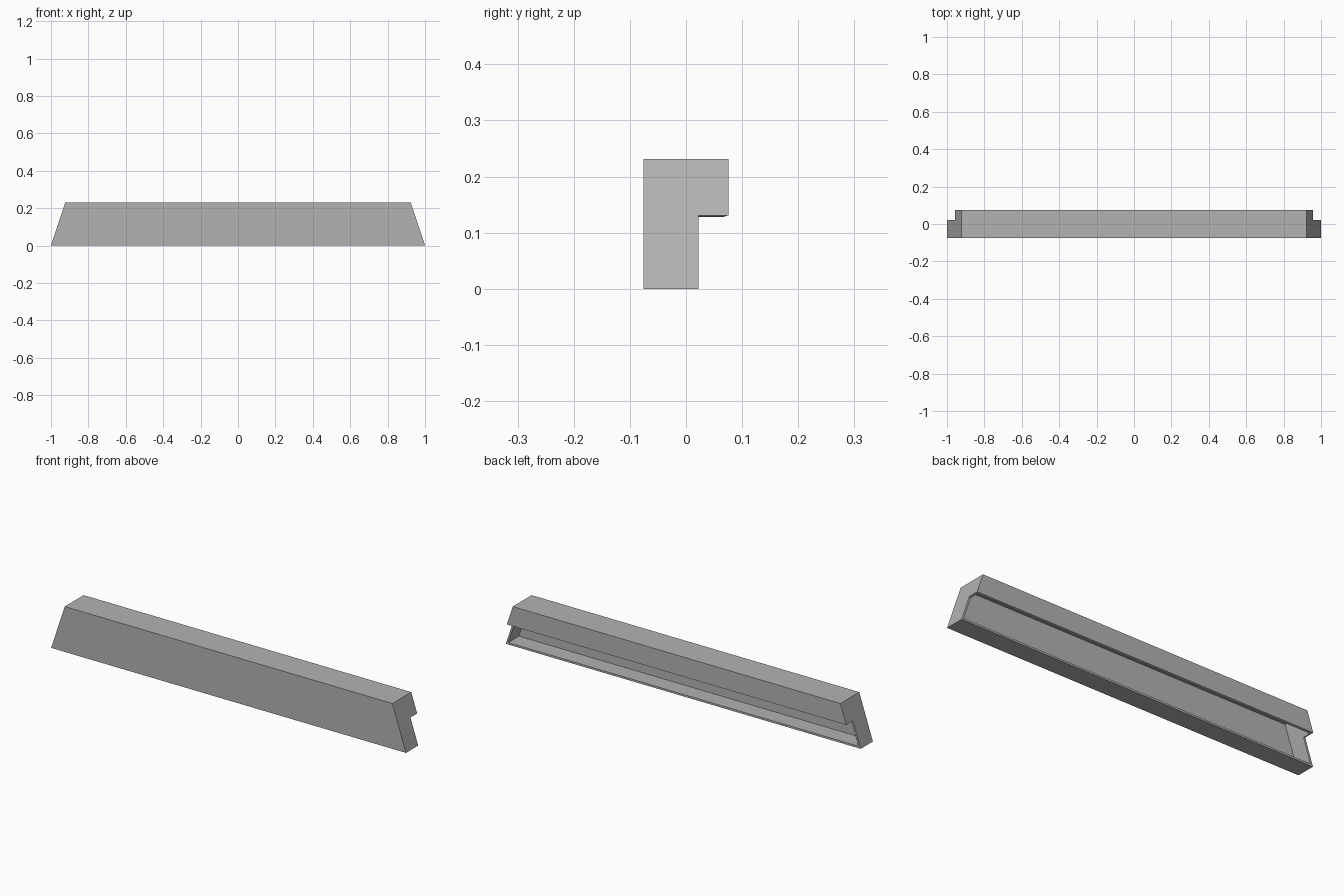
import bpy
import bmesh

cube = bpy.data.objects.get("Cube")
if cube:
    bpy.data.objects.remove(cube, do_unlink=True)

HEIGHT, DEPTH, STEP_Y, STEP_Z = 0.231, 0.076, 0.022, 0.131
TAPER = 0.077   # how far each end leans in over the full height
WALL = 0.01

grey = bpy.data.materials.new("plain grey")
grey.use_nodes = True
colour = (0.45, 0.45, 0.45, 1.0)
grey.diffuse_color = colour
grey.node_tree.nodes["Principled BSDF"].inputs["Base Color"].default_value = colour

# Stepped section (y, z), from the front bottom edge round to the back
section = [(-DEPTH, 0), (-DEPTH, HEIGHT), (DEPTH, HEIGHT),
           (DEPTH, STEP_Z), (STEP_Y, STEP_Z), (STEP_Y, 0)]
OPEN_SIDES = (3, 4)   # underside of the overhang and lower back stay open

bm = bmesh.new()
ends = []
for side in (-1, 1):
    ends.append([bm.verts.new((side * (1 - TAPER * z / HEIGHT), y, z))
                 for y, z in section])
left, right = ends

# Leaning end panels and the long panels between them
bm.faces.new(left)
bm.faces.new(right)
count = len(section)
for i in range(count):
    if i not in OPEN_SIDES:
        j = (i + 1) % count
        bm.faces.new((left[i], left[j], right[j], right[i]))
bmesh.ops.recalc_face_normals(bm, faces=bm.faces)

# The front panel must point forwards
bm.faces.ensure_lookup_table()
bm.normal_update()
front = min(bm.faces, key=lambda f: f.calc_center_median().y)
if front.normal.y > 0:
    bmesh.ops.reverse_faces(bm, faces=bm.faces)

mesh = bpy.data.meshes.new("hollow_trim")
bm.to_mesh(mesh)
bm.free()
mesh.materials.append(grey)
trim = bpy.data.objects.new("hollow_trim", mesh)
bpy.context.collection.objects.link(trim)

# Thin sheet walls, thickened inwards
shell = trim.modifiers.new("wall thickness", 'SOLIDIFY')
shell.thickness = WALL
shell.offset = -1
shell.use_even_offset = True
shell.use_quality_normals = True
